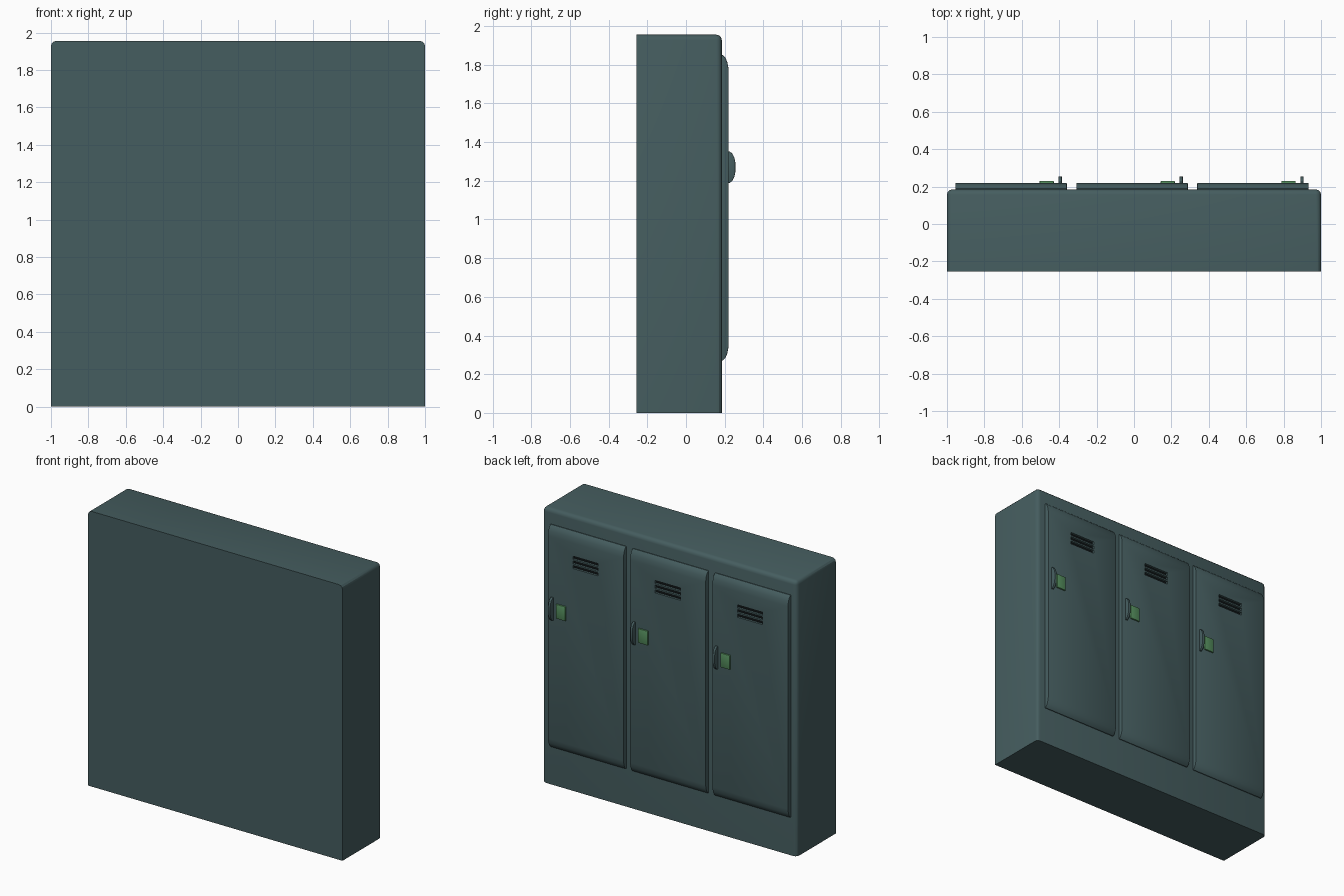
import bpy, bmesh

if "Cube" in bpy.data.objects:
    bpy.data.objects.remove(bpy.data.objects["Cube"])


def material(name, color):
    m = bpy.data.materials.new(name)
    m.diffuse_color = (*color, 1)
    m.use_nodes = True
    m.node_tree.nodes["Principled BSDF"].inputs["Base Color"].default_value = m.diffuse_color
    return m


TEAL = material("teal_paint", (0.06, 0.11, 0.115))
GREEN = material("green_plate", (0.09, 0.27, 0.11))
DARK = material("dark_vent", (0.005, 0.007, 0.008))


def finish(name, bm, mat, smooth=True):
    bmesh.ops.recalc_face_normals(bm, faces=bm.faces)
    mesh = bpy.data.meshes.new(name)
    bm.to_mesh(mesh)
    bm.free()
    obj = bpy.data.objects.new(name, mesh)
    bpy.context.collection.objects.link(obj)
    mesh.materials.append(mat)
    if smooth:
        bpy.ops.object.select_all(action='DESELECT')
        obj.select_set(True)
        bpy.context.view_layer.objects.active = obj
        bpy.ops.object.shade_smooth_by_angle()
    return obj


def add_box(bm, x, y, z):
    verts = bmesh.ops.create_cube(bm, size=1)["verts"]
    for v in verts:
        v.co = [(a + b) / 2 + c * (b - a) for c, (a, b) in zip(v.co, (x, y, z))]


def box(name, x, y, z, mat, bevel=0.0, segments=2, pick=lambda e: True):
    bm = bmesh.new()
    add_box(bm, x, y, z)
    if bevel:
        bmesh.ops.bevel(bm, geom=[e for e in bm.edges if pick(e)], offset=bevel,
                        segments=segments, profile=0.5, affect='EDGES')
    return finish(name, bm, mat)


def extruded(name, profile, x0, x1, mat, bevel):
    # side profile in (y, z), swept along x, with softened end outlines
    bm = bmesh.new()
    face = bm.faces.new([bm.verts.new((x0, y, z)) for y, z in profile])
    new = bmesh.ops.extrude_face_region(bm, geom=[face])["geom"]
    for v in new:
        if isinstance(v, bmesh.types.BMVert):
            v.co.x = x1
    rim = [e for e in bm.edges if abs(e.verts[0].co.x - e.verts[1].co.x) < 1e-5]
    bmesh.ops.bevel(bm, geom=rim, offset=bevel, segments=2, profile=0.5, affect='EDGES')
    return finish(name, bm, mat)


def mirrored_profile(half, mid):
    return half + [(y, 2 * mid - z) for y, z in reversed(half)]


# cabinet: rounded on top, front door side and its corners; flat wall side and base
def cabinet_edge(e):
    a, b = e.verts[0].co, e.verts[1].co
    return max(a.y, b.y) > 0 and max(a.z, b.z) > 0.1


box("cabinet", (-1, 1), (-0.255, 0.185), (0, 1.955), TEAL, 0.028, 3, cabinet_edge)

door_half = [(0.165, 0.27), (0.19, 0.27), (0.203, 0.283), (0.213, 0.305), (0.22, 0.34)]
handle_half = [(0.21, 1.187), (0.225, 1.188), (0.24, 1.2), (0.25, 1.22), (0.255, 1.245)]
VENTS = (1.61, 1.643, 1.676)

for i, x0 in enumerate((-0.955, -0.308, 0.338)):
    n = str(i + 1)
    mid = x0 + 0.298
    door = extruded("door_" + n, mirrored_profile(door_half, 1.06), x0, x0 + 0.596, TEAL, 0.004)

    # three ventilation slots cut into the door
    bm = bmesh.new()
    for z in VENTS:
        add_box(bm, (mid - 0.1, mid + 0.1), (0.2, 0.24), (z - 0.011, z + 0.011))
    cutter = finish("vent_cutter_" + n, bm, DARK, False)
    cutter.hide_render = True
    cutter.hide_viewport = True
    cutter.display_type = 'WIRE'
    mod = door.modifiers.new("vents", 'BOOLEAN')
    mod.operation = 'DIFFERENCE'
    mod.solver = 'EXACT'
    mod.object = cutter

    # dark slot backing
    bm = bmesh.new()
    for z in VENTS:
        add_box(bm, (mid - 0.1, mid + 0.1), (0.195, 0.204), (z - 0.011, z + 0.011))
    finish("vent_backing_" + n, bm, DARK, False)

    # handle blade and green lock plate
    extruded("handle_" + n, mirrored_profile(handle_half, 1.27), x0 + 0.551, x0 + 0.569, TEAL, 0.003)
    box("lock_plate_" + n, (x0 + 0.45, x0 + 0.526), (0.21, 0.23), (1.213, 1.315), GREEN, 0.004)
